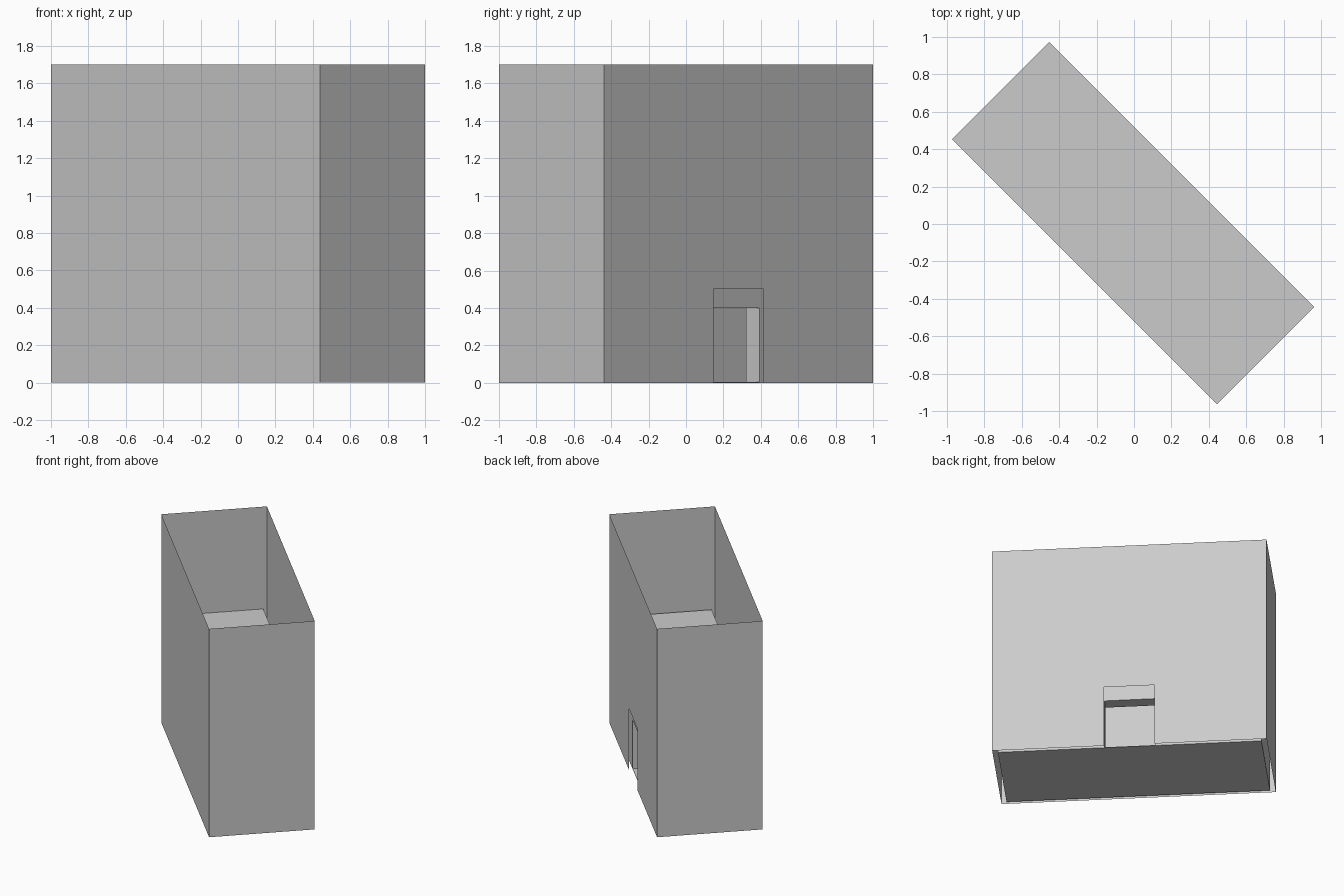
import bpy, bmesh
from math import radians
from mathutils import Matrix

if "Cube" in bpy.data.objects:
    bpy.data.objects.remove(bpy.data.objects["Cube"])

# Everything is laid out along local x, then turned 45 degrees
TURN = Matrix.Rotation(radians(-45), 4, 'Z')
L, W, H = 2.036, 0.793, 1.70          # outer shaft
CL, CW, CH = 1.956, 0.735, 0.87       # inner cabin
DOOR, T = 0.375, 0.10                 # door width, cabin wall thickness
FLOOR, ROOF = 0.004, 0.02


def finish(name, bm):
    bm.transform(TURN)
    mesh = bpy.data.meshes.new(name)
    bm.to_mesh(mesh)
    bm.free()
    obj = bpy.data.objects.new(name, mesh)
    bpy.context.collection.objects.link(obj)
    return obj


def box(name, x0, x1, y0, y1, z0, z1):
    bm = bmesh.new()
    m = Matrix.Translation(((x0 + x1) / 2, (y0 + y1) / 2, (z0 + z1) / 2))
    m = m @ Matrix.Diagonal((x1 - x0, y1 - y0, z1 - z0, 1))
    bmesh.ops.create_cube(bm, size=1, matrix=m)
    return finish(name, bm)


def door_wall(bm, half, y, z0, z1, door_top):
    """Upright face on +y with a doorway notched out of its lower edge."""
    d = DOOR / 2
    pts = [(half, z0), (d, z0), (d, door_top), (-d, door_top),
           (-d, z0), (-half, z0), (-half, z1), (half, z1)]
    return bm.faces.new([bm.verts.new((x, y, z)) for x, z in pts])


# Outer shaft: thin sheet walls, open at top and bottom, tall doorway
bm = bmesh.new()
corners = [(-L / 2, W / 2), (-L / 2, -W / 2), (L / 2, -W / 2), (L / 2, W / 2)]
for a, b in zip(corners, corners[1:]):
    bm.faces.new([bm.verts.new(p) for p in
                  ((*a, 0), (*b, 0), (*b, H), (*a, H))])
door_wall(bm, L / 2, W / 2, 0, H, 0.50)
bmesh.ops.remove_doubles(bm, verts=bm.verts[:], dist=1e-5)
bmesh.ops.recalc_face_normals(bm, faces=bm.faces[:])
finish("outer_shaft", bm)

# Cabin front wall with its lower doorway
bm = bmesh.new()
face = door_wall(bm, CL / 2, CW / 2, FLOOR, CH - ROOF, 0.40)
ext = bmesh.ops.extrude_face_region(bm, geom=[face], use_keep_orig=True)
bmesh.ops.translate(bm, vec=(0, -T, 0),
                    verts=[v for v in ext["geom"] if isinstance(v, bmesh.types.BMVert)])
bmesh.ops.recalc_face_normals(bm, faces=bm.faces[:])
finish("cabin_front_wall", bm)

# Remaining cabin walls
x, y = CL / 2, CW / 2
box("cabin_back_wall", -x, x, -y, -y + T, FLOOR, CH - ROOF)
for side, x0 in (("left", -x), ("right", x - T)):
    box(f"cabin_{side}_wall", x0, x0 + T, -y + T, y - T, FLOOR, CH - ROOF)

# Cabin floor and slightly longer roof
box("cabin_floor", -x, x, -y, y, 0, FLOOR)
box("cabin_roof", -1.009, 0.996, -y, y, CH - ROOF, CH)
